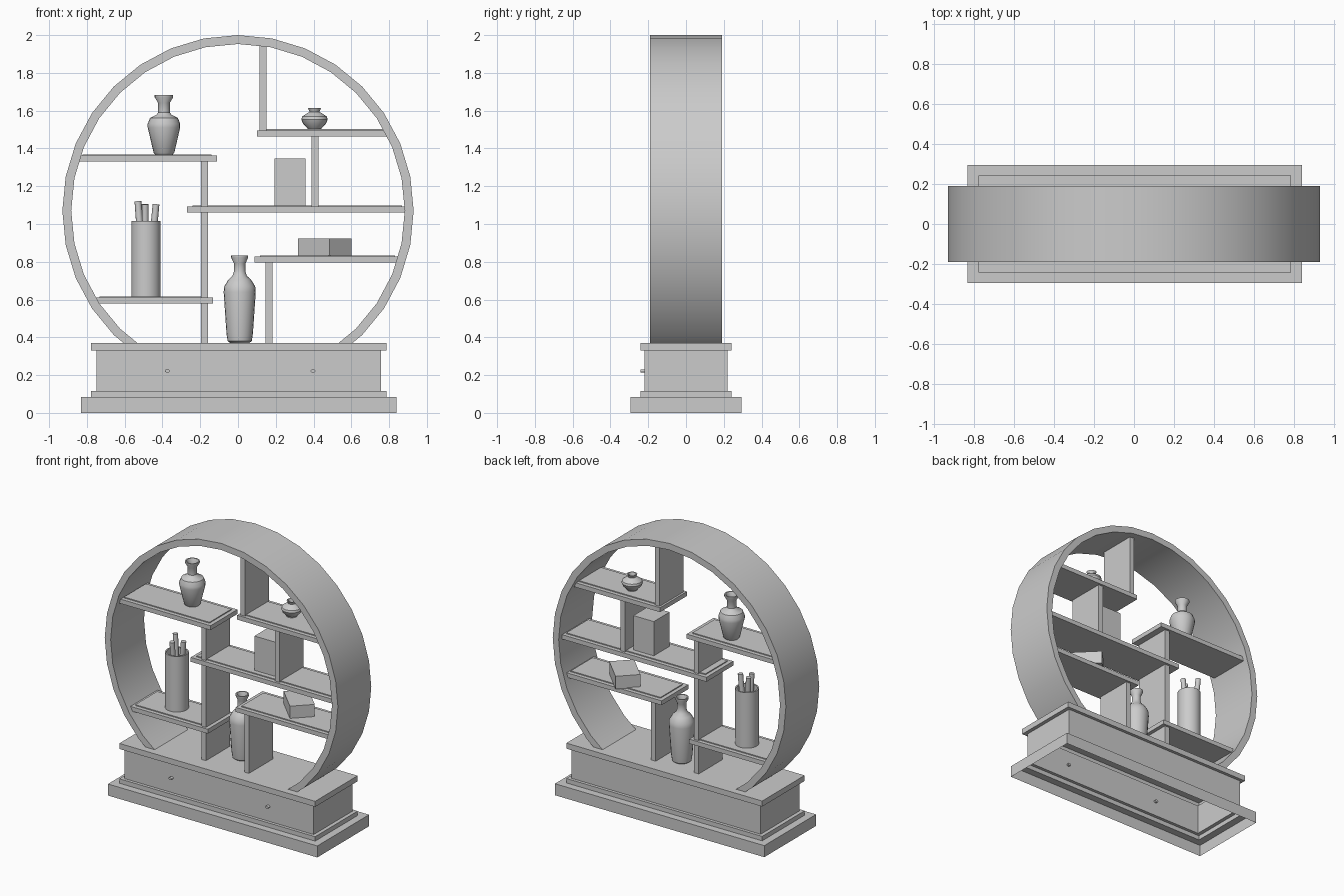
import bpy, bmesh, math
from mathutils import Matrix, Vector

old = bpy.data.objects.get("Cube")
if old:
    bpy.data.objects.remove(old)

GREY = (0.6, 0.6, 0.6, 1)
mat = bpy.data.materials.new("plain grey")
mat.use_nodes = True
mat.diffuse_color = GREY
mat.node_tree.nodes["Principled BSDF"].inputs["Base Color"].default_value = GREY
made = []


def finish(name, bm, normals=True):
    if normals:
        bmesh.ops.recalc_face_normals(bm, faces=bm.faces[:])
    me = bpy.data.meshes.new(name)
    bm.to_mesh(me)
    bm.free()
    me.materials.append(mat)
    ob = bpy.data.objects.new(name, me)
    bpy.context.collection.objects.link(ob)
    made.append(ob)
    return ob


def bridge(bm, loops, wrap=False):
    """Join a list of equal vertex loops with quads."""
    pairs = list(zip(loops, loops[1:]))
    if wrap:
        pairs.append((loops[-1], loops[0]))
    for a, b in pairs:
        n = len(a)
        for i in range(n):
            j = (i + 1) % n
            bm.faces.new((a[i], a[j], b[j], b[i]))


def rect(bm, x0, x1, hy, z):
    return [bm.verts.new(p) for p in
            ((x0, -hy, z), (x1, -hy, z), (x1, hy, z), (x0, hy, z))]


def board(name, x0, x1, z0, z1, hy):
    bm = bmesh.new()
    loops = [rect(bm, x0, x1, hy, z) for z in (z0, z1)]
    bridge(bm, loops)
    bm.faces.new(loops[0])
    bm.faces.new(loops[1])
    return finish(name, bm)


def lathe(name, profile, loc, sides=20):
    """Turn (radius, height) points about z; both ends are capped."""
    bm = bmesh.new()
    loops = []
    for r, z in profile:
        loops.append([bm.verts.new((r * math.cos(t), r * math.sin(t), z))
                      for t in (math.tau * i / sides for i in range(sides))])
    bridge(bm, loops)
    bm.faces.new(loops[0])
    bm.faces.new(loops[-1])
    ob = finish(name, bm)
    ob.location = loc
    return ob


def rod(name, a, b, radius, sides=12):
    a, b = Vector(a), Vector(b)
    bm = bmesh.new()
    turn = (b - a).to_track_quat('Z', 'Y').to_matrix().to_4x4()
    bmesh.ops.create_cone(bm, cap_ends=True, segments=sides, radius1=radius,
                          radius2=radius, depth=(b - a).length,
                          matrix=Matrix.Translation((a + b) / 2) @ turn)
    return finish(name, bm)


# Hollow stepped base, open underneath
BASE_TOP = 0.37
bm = bmesh.new()
steps = [(.835, .295, 0), (.835, .295, .083), (.781, .242, .083),
         (.781, .242, .115), (.754, .22, .115), (.754, .22, .33),
         (.781, .242, .33), (.781, .242, BASE_TOP)]
loops = [rect(bm, .004 - hx, .004 + hx, hy, z) for hx, hy, z in steps]
bridge(bm, loops)
bm.faces.new(loops[-1])
finish("cabinet_base", bm)

# Drawer knobs
for side, x in (("right", -.374), ("left", .397)):
    knob = rod("drawer_knob_" + side, (0, -.24, 0), (0, -.205, 0), .009)
    knob.scale.x = 1.45
    knob.location = (x, 0, .222)

# Round frame, cut flat where it meets the base
R_OUT, R_IN, SIDES, HALF, MID = .93, .883, 32, .19, 1.07
bm = bmesh.new()
loops = []
for i in range(SIDES):
    t = math.tau * i / SIDES
    loops.append([bm.verts.new((r * math.cos(t), y, MID + r * math.sin(t)))
                  for r, y in ((R_OUT, -HALF), (R_OUT, HALF),
                               (R_IN, HALF), (R_IN, -HALF))])
bridge(bm, loops, wrap=True)
bmesh.ops.bisect_plane(bm, geom=bm.verts[:] + bm.edges[:] + bm.faces[:],
                       plane_co=(0, 0, BASE_TOP), plane_no=(0, 0, 1),
                       clear_inner=True)
bmesh.ops.holes_fill(bm, edges=[e for e in bm.edges if e.is_boundary])
finish("round_frame", bm)

# Shelves: a slab with a slightly raised inset top panel
shelves = {
    "shelf_upper_right": (-.85, -.112, 1.33),
    "shelf_middle": (-.27, .895, 1.06),
    "shelf_upper_left": (.10, .80, 1.463),
    "shelf_lower_left": (.088, .86, .795),
    "shelf_lower_right": (-.76, -.133, .578),
}
THICK, DEPTH, INSET = .032, .153, .028
for name, (x0, x1, z) in shelves.items():
    board(name, x0, x1, z, z + THICK, DEPTH)
    board(name + "_panel", x0 + INSET, x1 - INSET, z + THICK,
          z + THICK + .007, DEPTH - INSET)

# Upright dividers
for name, x, z0, z1 in (("divider_top", .115, 1.495, 1.95),
                        ("divider_upper", .39, 1.092, 1.463),
                        ("divider_tall", -.197, BASE_TOP, 1.33),
                        ("divider_lower", .146, BASE_TOP, .795)):
    board(name, x, x + .037, z0, z1, .137)

# Boxes on the shelves
board("upright_box", .194, .357, 1.095, 1.346, .09)
box = board("turned_box", -.118, .118, .83, .922, .0825)
box.rotation_euler.z = math.radians(-45)
box.location = (.46, .04, 0)

# Vases
lathe("tall_vase", [(.05, 0), (.064, .01), (.07, .05), (.085, .27), (.082, .3),
                    (.06, .335), (.038, .355), (.03, .38), (.03, .42),
                    (.045, .452), (.045, .462), (.036, .462), (.022, .42),
                    (.022, .37)], (.009, .035, BASE_TOP))
lathe("shelf_vase", [(.044, 0), (.055, .012), (.086, .145), (.086, .165),
                     (.074, .195), (.04, .212), (.031, .225), (.031, .275),
                     (.049, .305), (.049, .316), (.04, .316), (.023, .275),
                     (.023, .22)], (-.392, .04, 1.366))
lathe("small_pot", [(.036, 0), (.036, .008), (.062, .035), (.07, .055),
                    (.066, .07), (.04, .088), (.026, .096), (.034, .115),
                    (.026, .115), (.018, .095), (.018, .07)],
      (.405, .035, 1.498))

# Cylinder holder with rolled scrolls
lathe("scroll_holder", [(.078, 0), (.078, .4), (.068, .4), (.068, .02)],
      (-.487, 0, .617), 24)
for i, (x, y, z) in enumerate(((-.53, .044, 1.12), (-.492, -.047, 1.105),
                               (-.434, 0, 1.105))):
    foot = (-.487 + (x + .487) * .2, y * .4, .65)
    rod(f"scroll_{i + 1}", foot, (x, y, z), .018)

# Smooth curved parts, keep edges sharp
bpy.ops.object.select_all(action='DESELECT')
for ob in made:
    ob.select_set(True)
bpy.context.view_layer.objects.active = made[0]
bpy.ops.object.shade_smooth_by_angle(angle=math.radians(32))
